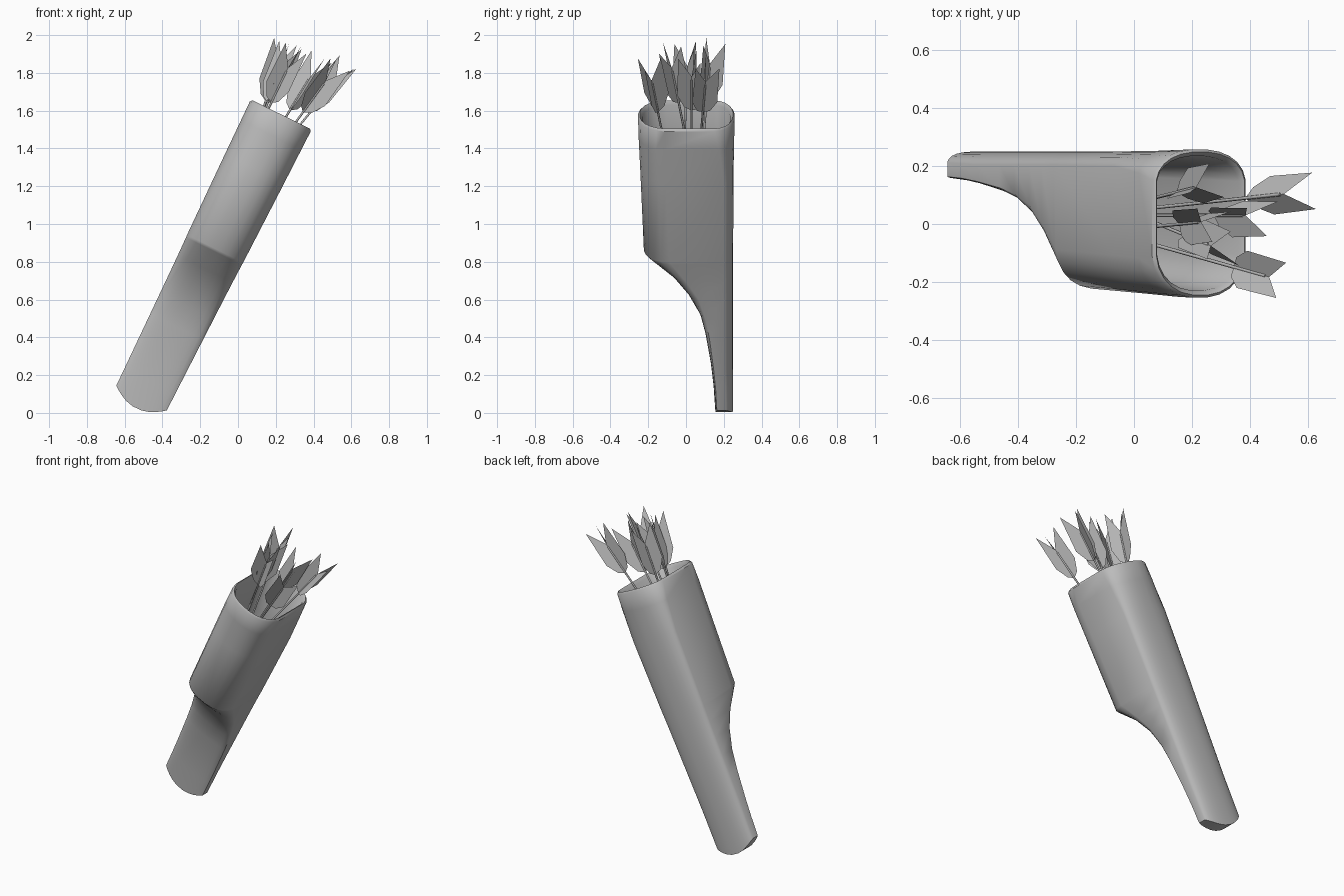
import bpy, bmesh
from math import sin, cos, pi, radians
from mathutils import Vector, Matrix

cube = bpy.data.objects.get("Cube")
if cube:
    bpy.data.objects.remove(cube)

grey = bpy.data.materials.new("plain_grey")
grey.use_nodes = True
GREY = (0.5, 0.5, 0.5, 1)
grey.diffuse_color = GREY
grey.node_tree.nodes["Principled BSDF"].inputs["Base Color"].default_value = GREY

# Leaning frame of the quiver
ALONG = Vector((0.442, 0, 0.897))
ACROSS = Vector((0.897, 0, -0.442))
BASE = Vector((-0.51, 0, 0.08))
SIDES = 24


def finish(bm, name, angle):
    bmesh.ops.recalc_face_normals(bm, faces=bm.faces)
    mesh = bpy.data.meshes.new(name)
    bm.to_mesh(mesh)
    bm.free()
    mesh.materials.append(grey)
    ob = bpy.data.objects.new(name, mesh)
    bpy.context.collection.objects.link(ob)
    bpy.ops.object.select_all(action='DESELECT')
    ob.select_set(True)
    bpy.context.view_layer.objects.active = ob
    bpy.ops.object.shade_smooth_by_angle(angle=radians(angle))


def ring(bm, s, half, front, side_front, side_back, back, bow=0.0, power=2.3):
    """Section at distance s: flat sides with a rounded front and back."""
    verts = []
    for i in range(SIDES):
        a = 2 * pi * (i + 0.5) / SIDES
        c, d = cos(a), sin(a)
        u = abs(c) ** (2 / power) * (1 if c > 0 else -1)
        v = abs(d) ** (2 / power)
        start, end = (side_back, back) if d > 0 else (side_front, front)
        y = start + v * (end - start)
        p = BASE + ACROSS * (u * half) + ALONG * (s - bow * (1 - u * u))
        verts.append(bm.verts.new((p.x, y, p.z)))
    return verts


def cap(bm, r):
    """Close a ring with strips running front to back."""
    for i in range(SIDES // 2 - 1):
        bm.faces.new((r[i], r[i + 1], r[SIDES - 2 - i], r[SIDES - 1 - i]))


# Quiver: distance, half width, front y, flat side from y to y, back y, end bow
SECTIONS = [
    (0.00, 0.150, 0.155, 0.165, 0.205, 0.250, 0.063),
    (0.12, 0.152, 0.145, 0.16, 0.20, 0.25, 0.02),
    (0.24, 0.154, 0.130, 0.15, 0.195, 0.25),
    (0.42, 0.157, 0.100, 0.13, 0.195, 0.25),
    (0.54, 0.159, 0.070, 0.11, 0.195, 0.25),
    (0.66, 0.161, 0.000, 0.08, 0.195, 0.25),
    (0.76, 0.163, -0.08, 0.02, 0.195, 0.25),
    (0.865, 0.166, -0.21, -0.05, 0.195, 0.25),
    (0.88, 0.167, -0.224, -0.06, 0.195, 0.25),
    (1.35, 0.176, -0.243, -0.08, 0.19, 0.252),
    (1.55, 0.179, -0.252, -0.09, 0.16, 0.256),
    (1.66, 0.181, -0.255, -0.08, 0.13, 0.258),
    # Rim and hollow inside
    (1.672, 0.171, -0.246, -0.08, 0.13, 0.249),
    (1.65, 0.157, -0.23, -0.08, 0.13, 0.235),
    (1.35, 0.147, -0.215, -0.07, 0.14, 0.225),
    (0.95, 0.135, -0.195, -0.05, 0.15, 0.22),
]
bm = bmesh.new()
rings = [ring(bm, *section) for section in SECTIONS]
for lo, hi in zip(rings, rings[1:]):
    for i in range(SIDES):
        j = (i + 1) % SIDES
        bm.faces.new((lo[i], lo[j], hi[j], hi[i]))
cap(bm, rings[0])
cap(bm, rings[-1])
finish(bm, "quiver", 40)


# Arrows: start of the feathers, point between the feather tips, spin
ARROWS = [
    ((0.39, 0.09, 1.60), (0.58, 0.11, 1.83), 90),
    ((0.35, -0.15, 1.60), (0.51, -0.195, 1.82), 30),
    ((0.28, 0.03, 1.61), (0.44, 0.03, 1.87), 70),
    ((0.18, -0.04, 1.65), (0.30, -0.09, 1.90), 10),
    ((0.16, 0.00, 1.65), (0.26, 0.01, 1.91), 50),
    ((0.15, 0.11, 1.66), (0.25, 0.135, 1.95), 100),
]
# One feather: radius, height
VANE = [(0.0, -0.01), (0.04, 0.015), (0.077, 0.09), (0.073, 0.32), (0.0, 0.2)]

for n, (start, end, spin) in enumerate(ARROWS, 1):
    start, end = Vector(start), Vector(end)
    turn = (end - start).to_track_quat('Z', 'Y').to_matrix().to_4x4()
    place = Matrix.Translation(start) @ turn @ Matrix.Rotation(radians(spin), 4, 'Z')

    bm = bmesh.new()
    bmesh.ops.create_cone(bm, cap_ends=True, segments=6, radius1=0.006,
                          radius2=0.006, depth=0.72,
                          matrix=place @ Matrix.Translation((0, 0, -0.18)))
    finish(bm, f"arrow_shaft_{n}", 70)

    bm = bmesh.new()
    for k in range(3):
        a = 2 * pi * k / 3
        bm.faces.new([bm.verts.new(place @ Vector((r * cos(a), r * sin(a), z)))
                      for r, z in VANE])
    finish(bm, f"arrow_feathers_{n}", 20)
